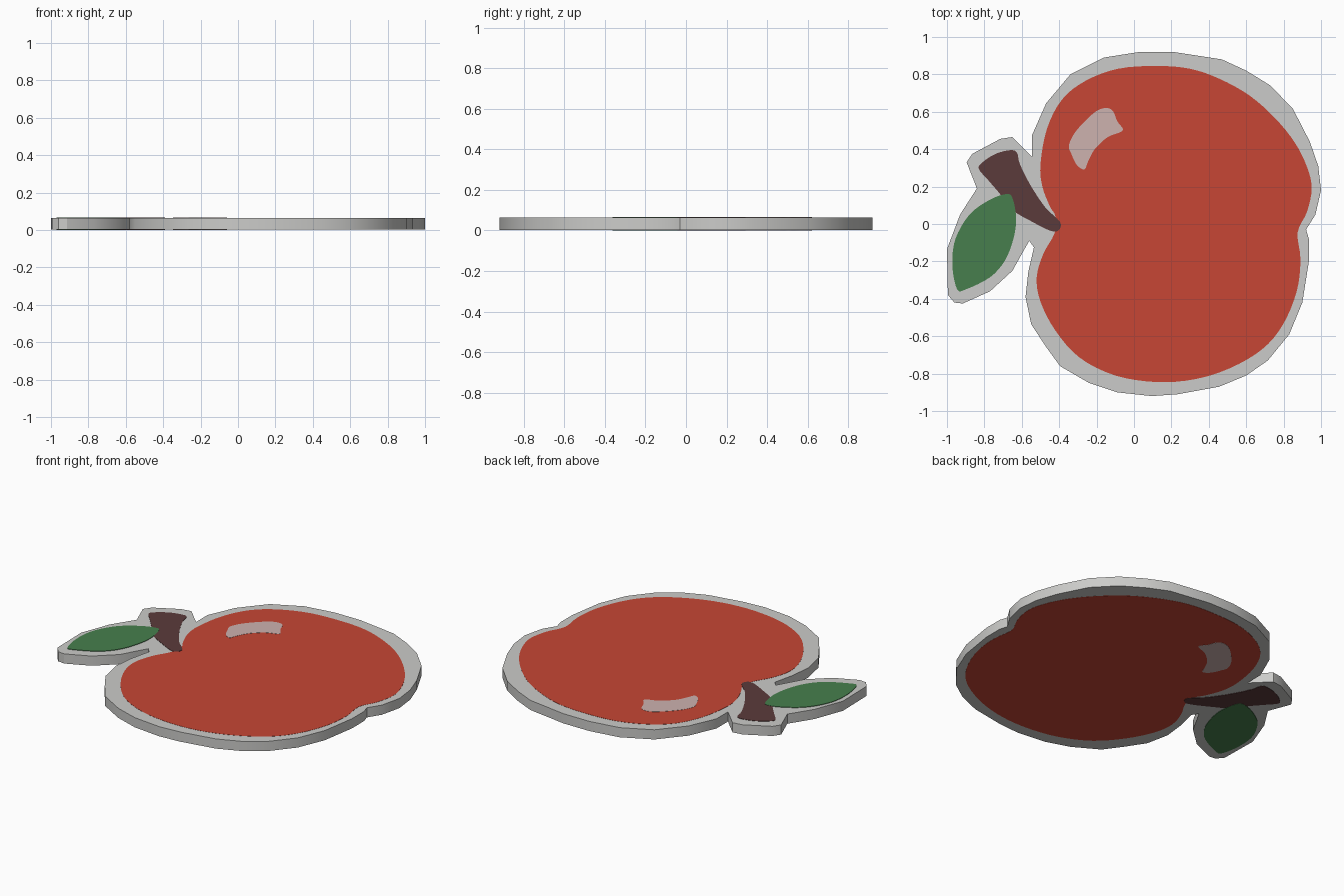
import bpy, bmesh
from mathutils import Vector

BASE, TOP = 0.003, 0.064      # backing slab heights, leaving room for thin plates


def material(name, rgb):
    m = bpy.data.materials.new(name)
    m.diffuse_color = (*rgb, 1)
    return m


grey = material("light_grey", (0.60, 0.60, 0.585))
red = material("apple_red", (0.57, 0.062, 0.035))
brown = material("stem_brown", (0.105, 0.043, 0.043))
green = material("leaf_green", (0.063, 0.212, 0.074))
pink = material("shine_pink", (0.61, 0.445, 0.43))


def smooth_loop(pts, steps=4):
    """Closed Catmull-Rom curve through the points."""
    p = [Vector(q) for q in pts]
    n = len(p)
    out = []
    for i in range(n):
        a, b, c, d = p[i - 1], p[i], p[(i + 1) % n], p[(i + 2) % n]
        for s in range(steps):
            t = s / steps
            out.append(0.5 * (2 * b + (c - a) * t + (2 * a - 5 * b + 4 * c - d) * t ** 2
                              + (3 * b - a - 3 * c + d) * t ** 3))
    return out


def slab(name, outline, z0, z1, mat):
    """Extrude a closed outline from z0 to z1."""
    bm = bmesh.new()
    face = bm.faces.new([bm.verts.new((x, y, z0)) for x, y in outline])
    ext = bmesh.ops.extrude_face_region(bm, geom=[face], use_keep_orig=True)
    for v in ext["geom"]:
        if isinstance(v, bmesh.types.BMVert):
            v.co.z = z1
    bmesh.ops.recalc_face_normals(bm, faces=bm.faces[:])
    bmesh.ops.triangulate(bm, faces=[f for f in bm.faces if len(f.verts) > 4])
    me = bpy.data.meshes.new(name)
    bm.to_mesh(me)
    bm.free()
    me.materials.append(mat)
    ob = bpy.data.objects.new(name, me)
    bpy.context.collection.objects.link(ob)
    bpy.ops.object.select_all(action='DESELECT')
    ob.select_set(True)
    bpy.context.view_layer.objects.active = ob
    bpy.ops.object.shade_smooth_by_angle(angle=0.5)


def painted(name, pts, height, mat):
    """Matching thin plates on the top and the underside."""
    loop = smooth_loop(pts)
    slab(name + "_top", loop, TOP, TOP + height, mat)
    slab(name + "_underside", loop, BASE - height, BASE, mat)


# backing slab
slab("backing", [
    (0.03, 0.92), (0.21, 0.92), (0.47, 0.88), (0.60, 0.82), (0.73, 0.74), (0.85, 0.615),
    (0.94, 0.44), (0.985, 0.31), (1.0, 0.18), (0.97, 0.05), (0.92, -0.03), (0.935, -0.08),
    (0.935, -0.20), (0.90, -0.42), (0.83, -0.59), (0.715, -0.73), (0.60, -0.81),
    (0.455, -0.87), (0.235, -0.91), (0.095, -0.92), (-0.09, -0.90), (-0.24, -0.85),
    (-0.395, -0.76), (-0.475, -0.65), (-0.55, -0.535), (-0.58, -0.39), (-0.565, -0.255),
    (-0.535, -0.125), (-0.56, -0.09), (-0.60, -0.16), (-0.65, -0.25), (-0.77, -0.36),
    (-0.915, -0.425), (-0.96, -0.42), (-0.995, -0.38), (-1.0, -0.135), (-0.93, 0.05),
    (-0.84, 0.19), (-0.895, 0.33), (-0.865, 0.375), (-0.715, 0.455), (-0.65, 0.465),
    (-0.545, 0.36), (-0.545, 0.475), (-0.47, 0.645), (-0.34, 0.80), (-0.16, 0.89)],
    BASE, TOP, grey)

# apple body
painted("apple", [
    (0.12, 0.845), (0.30, 0.83), (0.46, 0.775), (0.62, 0.685), (0.755, 0.565), (0.86, 0.435),
    (0.925, 0.305), (0.95, 0.19), (0.925, 0.065), (0.875, -0.045), (0.89, -0.19),
    (0.87, -0.36), (0.795, -0.54), (0.685, -0.67), (0.515, -0.77), (0.325, -0.83),
    (0.12, -0.845), (-0.10, -0.81), (-0.29, -0.715), (-0.42, -0.57), (-0.50, -0.415),
    (-0.52, -0.285), (-0.485, -0.16), (-0.425, -0.05), (-0.42, 0.04), (-0.45, 0.095),
    (-0.49, 0.20), (-0.50, 0.32), (-0.465, 0.51), (-0.385, 0.665), (-0.26, 0.765),
    (-0.085, 0.83)], 0.001, red)

# stem
painted("stem", [
    (-0.83, 0.295), (-0.81, 0.33), (-0.74, 0.375), (-0.66, 0.395), (-0.625, 0.38),
    (-0.61, 0.32), (-0.555, 0.21), (-0.475, 0.09), (-0.395, 0.01), (-0.405, -0.035),
    (-0.45, -0.035), (-0.55, 0.015), (-0.65, 0.075), (-0.72, 0.165), (-0.78, 0.235)],
    0.002, brown)

# leaf
painted("leaf", [
    (-0.685, 0.16), (-0.65, 0.14), (-0.63, 0.03), (-0.645, -0.08), (-0.69, -0.195),
    (-0.77, -0.285), (-0.90, -0.35), (-0.945, -0.35), (-0.97, -0.24), (-0.965, -0.12),
    (-0.93, -0.025), (-0.865, 0.065), (-0.77, 0.13)], 0.003, green)

# shine mark
painted("shine", [
    (-0.14, 0.62), (-0.11, 0.60), (-0.09, 0.55), (-0.06, 0.51), (-0.075, 0.49),
    (-0.14, 0.465), (-0.21, 0.40), (-0.245, 0.335), (-0.265, 0.292), (-0.305, 0.315),
    (-0.335, 0.375), (-0.348, 0.42), (-0.315, 0.49), (-0.245, 0.567), (-0.19, 0.61)],
    0.002, pink)
